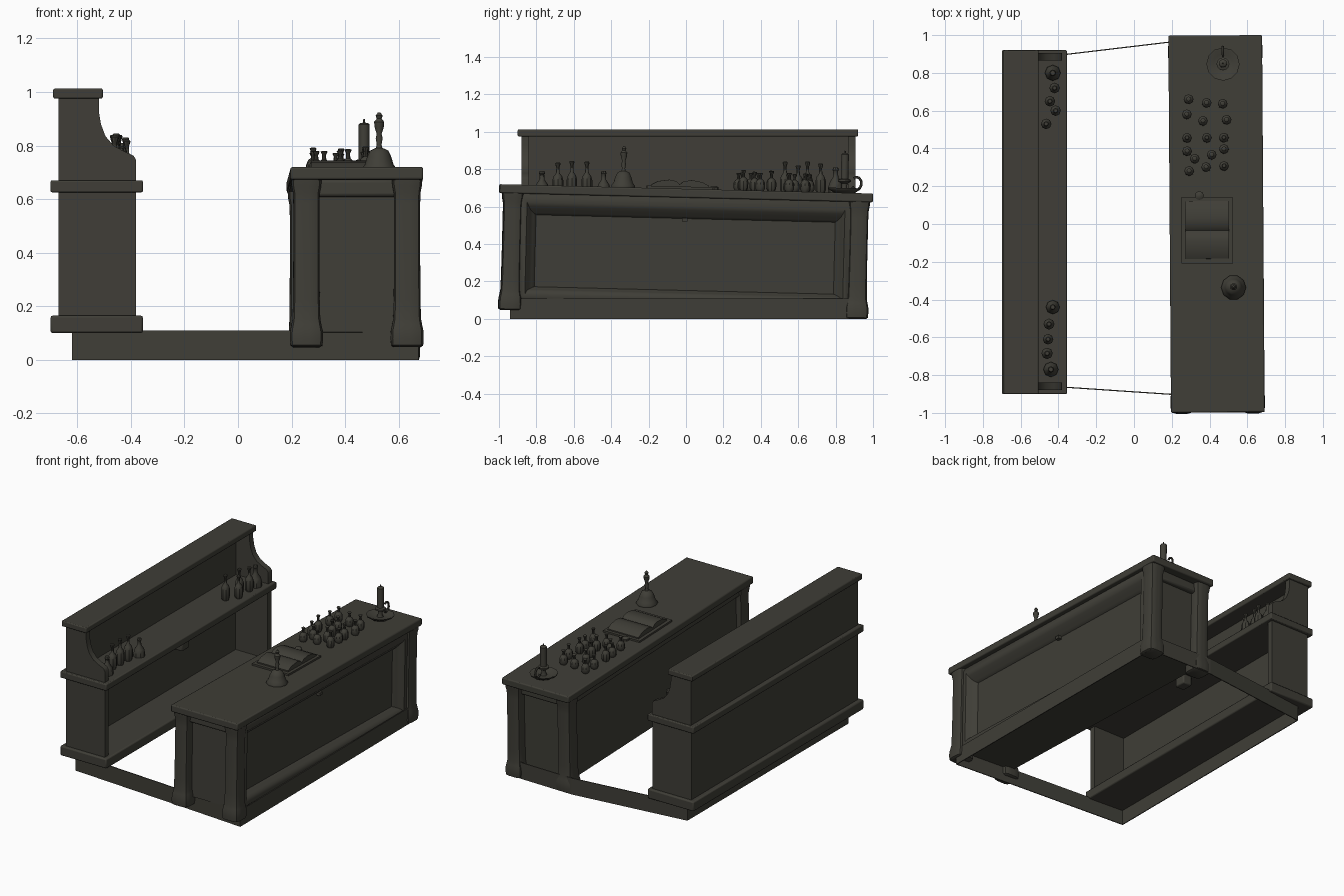
import bpy, bmesh, math, random
from mathutils import Matrix, Vector

if "Cube" in bpy.data.objects:
    bpy.data.objects.remove(bpy.data.objects["Cube"])

random.seed(4)
mat = bpy.data.materials.new("dark_olive_wood")
mat.diffuse_color = (0.05, 0.048, 0.038, 1)
mat.use_nodes = True
mat.node_tree.nodes["Principled BSDF"].inputs["Base Color"].default_value = mat.diffuse_color
I = Matrix.Identity(4)
# the counter leans slightly: its own frame of reference
C = Matrix.Translation((0.437, -.0165, 0)) @ Matrix.Rotation(0.007, 4, 'Z') @ Matrix.Rotation(-0.025, 4, 'X')


def mesh(name, verts, faces, M=I, bevel=0, seg=2):
    me = bpy.data.meshes.new(name)
    me.from_pydata([tuple(v) for v in verts], [], faces)
    bm = bmesh.new()
    bm.from_mesh(me)
    bmesh.ops.recalc_face_normals(bm, faces=bm.faces)
    bm.to_mesh(me)
    bm.free()
    ob = bpy.data.objects.new(name, me)
    bpy.context.collection.objects.link(ob)
    ob.matrix_world = M
    me.materials.append(mat)
    if bevel:
        b = ob.modifiers.new("bevel", 'BEVEL')
        b.width, b.segments = bevel, seg
    return ob


def loft(name, loops, M=I, caps=True, **kw):
    n = len(loops[0])
    verts = [v for l in loops for v in l]
    faces = [(i * n + j, i * n + (j + 1) % n, (i + 1) * n + (j + 1) % n, (i + 1) * n + j)
             for i in range(len(loops) - 1) for j in range(n)]
    if caps:
        faces += [tuple(range(n)), tuple(range(len(verts) - n, len(verts)))]
    return mesh(name, verts, faces, M, **kw)


def box(name, x0, x1, y0, y1, z0, z1, M=I, bevel=0, seg=2):
    ring = [(x0, y0), (x1, y0), (x1, y1), (x0, y1)]
    return loft(name, [[(x, y, z) for x, y in ring] for z in (z0, z1)], M, bevel=bevel, seg=seg)


def lathe(name, prof, x, y, z, M=I, n=8):
    loops = [[(x + r * math.cos(2 * math.pi * k / n), y + r * math.sin(2 * math.pi * k / n), z + h)
              for k in range(n)] for r, h in prof]
    return loft(name, loops, M)


def bottle(name, x, y, z, r, h, M=I, flask=False):
    if flask:   # conical flask with a long neck
        p = [(r, 0), (r, .15), (.8 * r, .4), (.35 * r, .62), (.3 * r, .85), (.42 * r, .9), (.3 * r, 1)]
    else:       # round-bodied bottle with a flared stopper
        p = [(.75 * r, 0), (r, .12), (r, .42), (.75 * r, .56), (.32 * r, .66), (.28 * r, .84), (.5 * r, .97), (.35 * r, 1)]
    lathe(name, [(a, b * h) for a, b in p], x, y, z, M)


# ---- back cabinet: lower case
box("cabinet_base_moulding", -.70, -.355, -.90, .92, .10, .165, bevel=.008)
box("cabinet_back", -.67, -.62, -.87, .89, .15, .98)
box("cabinet_shelf_top", -.70, -.355, -.90, .92, .625, .67, bevel=.006)
for s, y in (("front", -.88), ("rear", .86)):
    box("cabinet_end_" + s, -.67, -.38, y, y + .04, .15, .64)
box("cabinet_mid_bracket", -.45, -.382, -.05, .03, .56, .63, bevel=.008)

# upper scrolled ends and cap
scroll = [(-.67, .66), (-.38, .66), (-.38, .745), (-.39, .762), (-.425, .778), (-.465, .80),
          (-.495, .835), (-.512, .88), (-.52, .93), (-.52, .985), (-.67, .985)]
for s, y in (("front", -.88), ("rear", .865)):
    loft("scrolled_end_" + s, [[(x, yy, z) for x, z in scroll] for yy in (y, y + .04)])
box("cabinet_cap", -.69, -.505, -.90, .92, .975, 1.013, bevel=.006)

# ---- thin floor skirt joining cabinet and counter
skirt = [Vector(p) for p in ((-.62, -.85), (.2, -.905), (.675, -.94), (.665, .955), (.18, .965), (-.62, .87))]
for i, nm in enumerate(("front", "front_counter", "right", "rear_counter", "rear", "left")):
    a, b = skirt[i], skirt[(i + 1) % 6]
    d = (b - a).normalized() * .006
    n = Vector((-d.y, d.x))
    ring = [a, b, b + n, a + n]
    loft("floor_skirt_" + nm, [[(p.x, p.y, z) for p in ring] for z in (0, .11)])

# ---- counter
box("counter_top", -.248, .248, -.998, .998, .648, .695, C, bevel=.007)
box("counter_body", -.20, .16, -.915, .915, .08, .65, C)
box("counter_back_rail", -.225, -.19, -.90, .90, .60, .65, C, bevel=.01)
for s in (-1, 1):
    y0, y1 = sorted((s * .89, s * .945))
    box("counter_end_rail", -.16, .16, y0, y1, .585, .65, C, bevel=.012)

# rounded front frame sinking to a recessed panel
frame = []
for x, t, b, w in ((.15, 0, 0, 0), (.215, 0, 0, 0), (.224, .02, .012, .015), (.224, .045, .03, .04),
                   (.213, .066, .05, .05), (.195, .085, .058, .06), (.185, .10, .066, .075), (.165, .112, .072, .09)):
    y, z0, z1 = .89 - w, .08 + b, .648 - t
    frame.append([(x, -y, z0), (x, y, z0), (x, y, z1), (x, -y, z1)])
loft("counter_front_frame", frame, C)
box("front_panel_catch", .16, .19, -.02, .01, .52, .54, C)

# square, soft-cornered corner posts with swelling feet
post = [(.050, .024), (.060, .03), (.062, .055), (.061, .085), (.056, .108), (.052, .13), (.050, .2), (.049, .35),
        (.049, .56), (.050, .60), (.055, .625), (.057, .65)]
for sx in (-1, 1):
    for sy in (-1, 1):
        loops = []
        for r, z in post:
            ring = []
            for k in range(20):
                a = 2 * math.pi * (k + .5) / 20
                c, s = math.cos(a), math.sin(a)
                q = r / (abs(c) ** 5 + abs(s) ** 5) ** .2
                ring.append((sx * .188 + q * c, sy * .927 + q * s, z))
            loops.append(ring)
        loft("counter_post", loops, C)

# ---- bottles on the cabinet shelf
for x, y, r, h, f in ((-.43, .80, .042, .14, 1), (-.42, .72, .028, .16, 0), (-.445, .65, .028, .17, 0),
                      (-.415, .60, .028, .15, 0), (-.465, .53, .028, .17, 0), (-.43, -.44, .037, .12, 1),
                      (-.45, -.53, .029, .17, 0), (-.455, -.61, .028, .175, 0), (-.46, -.685, .03, .165, 0),
                      (-.44, -.77, .04, .12, 1)):
    bottle("shelf_bottle", x, y, .67, r, h, I, f)

# ---- small bottles on the counter
T = .695
for x, y in ((.29, .66), (.385, .64), (.47, .635), (.28, .58), (.365, .545), (.49, .55), (.28, .455), (.385, .455),
             (.475, .455), (.28, .385), (.41, .365), (.475, .395), (.32, .345), (.29, .28), (.38, .30), (.475, .305)):
    bottle("counter_bottle", x - .433, y, T, .026, random.uniform(.09, .11), C)

# ---- hand bell
bell = [(.066, 0), (.066, .01), (.054, .025), (.045, .055), (.034, .078), (.012, .088), (.009, .10), (.013, .125),
        (.009, .14), (.017, .165), (.019, .185), (.009, .197), (.013, .208), (.005, .22)]
lathe("hand_bell", bell, .088, -.338, T, C, 10)

# ---- candle in a dish with a loop handle
cx, cy = .04, .845
dish = [(.055, 0), (.085, .018), (.088, .026), (.08, .026), (.05, .01), (.02, .012), (.014, .03), (.016, .05),
        (.034, .06), (.034, .07), (.022, .075)]
lathe("candle_dish", dish, cx, cy, T, C, 12)
lathe("candle", [(.021, .07), (.021, .205), (.015, .21), (.004, .212), (.003, .225)], cx, cy, T, C, 10)
loops = []
for k in range(9):
    a = math.radians(-150 + k * 35)
    c = Vector((cx, cy + .065 + .026 * math.cos(a), T + .052 + .034 * math.sin(a)))
    e = Vector((0, math.cos(a), math.sin(a)))
    loops.append([c + .007 * (e * math.cos(t) + Vector((1, 0, 0)) * math.sin(t))
                  for t in (2 * math.pi * j / 6 for j in range(6))])
loft("dish_handle", loops, C)

# ---- open book with arched pages, lying in a thin cover
box("book_cover", -.187, .085, -.21, .14, T, T + .012, C)
pages = [(-.185, .715), (-.15, .733), (-.09, .742), (-.055, .735), (-.035, .718), (-.015, .735), (.03, .742),
         (.085, .733), (.12, .715), (.12, .70), (-.185, .70)]
loft("book_pages", [[(x, y, z) for y, z in pages] for x in (-.165, .065)], C)
lathe("book_weight", [(.024, 0), (.024, .012), (.012, .02)], -.09, .15, T, C)

# smooth shading with sharp edges kept
for ob in bpy.context.scene.objects:
    ob.select_set(True)
bpy.context.view_layer.objects.active = bpy.context.scene.objects[0]
bpy.ops.object.shade_smooth_by_angle(angle=math.radians(40))
